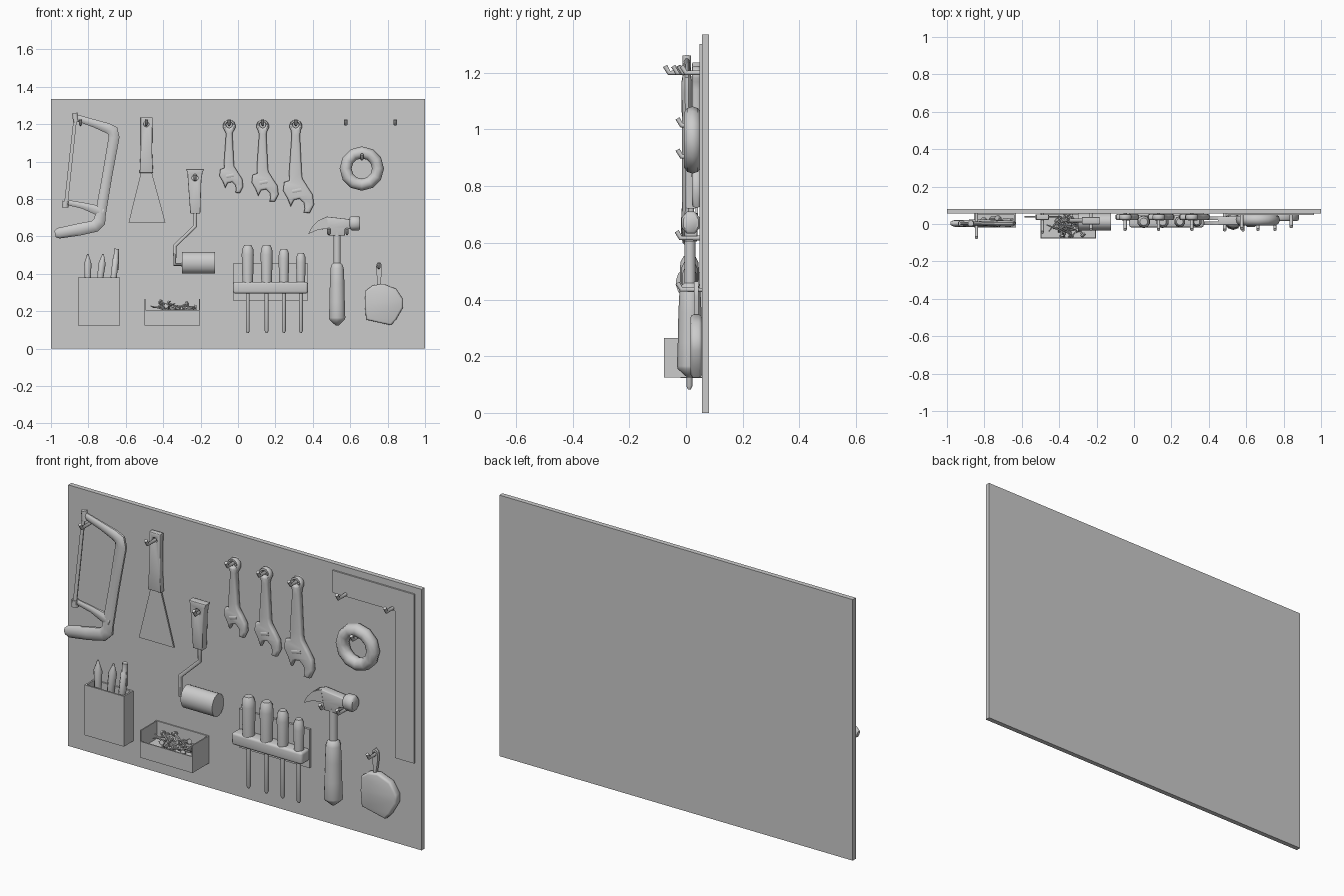
import bpy, bmesh, math, random
from mathutils import Vector, Matrix

random.seed(4)
WALL = 0.056  # front face of the board


def finish(name, mesh_or_bm):
    me = mesh_or_bm
    if isinstance(me, bmesh.types.BMesh):
        bmesh.ops.recalc_face_normals(me, faces=me.faces)
        bm, me = me, bpy.data.meshes.new(name)
        bm.to_mesh(me)
        bm.free()
    ob = bpy.data.objects.new(name, me)
    bpy.context.collection.objects.link(ob)
    return ob


def box(name, x0, x1, y0, y1, z0, z1, bevel=0):
    bm = bmesh.new()
    m = Matrix.Translation(((x0 + x1) / 2, (y0 + y1) / 2, (z0 + z1) / 2)) @ Matrix.Diagonal((x1 - x0, y1 - y0, z1 - z0, 1))
    bmesh.ops.create_cube(bm, size=1, matrix=m)
    if bevel:
        bmesh.ops.bevel(bm, geom=bm.edges[:], offset=bevel, segments=3, profile=0.5, affect='EDGES')
    return finish(name, bm)


def tube(name, pts, radii, sides=8, squash=1.0):
    """Sweep a ring along pts; radii is one number or one per point."""
    pts = [Vector(p) for p in pts]
    if not isinstance(radii, (list, tuple)):
        radii = [radii] * len(pts)
    bm, rings = bmesh.new(), []
    ref = Vector((1, 0, 0)) if abs((pts[1] - pts[0]).normalized().y) > 0.9 else Vector((0, 1, 0))
    for i, p in enumerate(pts):
        a = (p - pts[i - 1]).normalized() if i else Vector()
        b = (pts[i + 1] - p).normalized() if i < len(pts) - 1 else Vector()
        t = (a + b).normalized()
        u = t.cross(ref).normalized()
        v = u.cross(t) * squash
        ang = [2 * math.pi * (k + 0.5) / sides for k in range(sides)]
        rings.append([bm.verts.new(p + (u * math.cos(q) + v * math.sin(q)) * radii[i]) for q in ang])
    for r0, r1 in zip(rings, rings[1:]):
        for k in range(sides):
            j = (k + 1) % sides
            bm.faces.new((r0[k], r0[j], r1[j], r1[k]))
    bm.faces.new(rings[0])
    bm.faces.new(rings[-1])
    return finish(name, bm)


def plate(name, loops, y0, y1, bevel=0):
    """Flat x-z outline (further loops are holes) given thickness in y."""
    cu = bpy.data.curves.new(name, 'CURVE')
    cu.dimensions, cu.fill_mode = '2D', 'BOTH'
    cu.extrude, cu.bevel_depth = (y1 - y0) / 2 - bevel, bevel
    cu.offset, cu.bevel_resolution = -bevel, 1
    for loop in loops:
        sp = cu.splines.new('POLY')
        sp.points.add(len(loop) - 1)
        for pt, (x, z) in zip(sp.points, loop):
            pt.co = (x, z, 0, 1)
        sp.use_cyclic_u = True
    tmp = bpy.data.objects.new(name, cu)
    bpy.context.collection.objects.link(tmp)
    me = bpy.data.meshes.new_from_object(tmp.evaluated_get(bpy.context.evaluated_depsgraph_get()))
    bpy.data.objects.remove(tmp)
    bm = bmesh.new()
    bm.from_mesh(me)
    bmesh.ops.remove_doubles(bm, verts=bm.verts, dist=1e-5)
    bm.transform(Matrix.Translation((0, (y0 + y1) / 2, 0)) @ Matrix.Rotation(math.pi / 2, 4, 'X'))
    return finish(name, bm)


def arc(cx, cz, r, a0=0, a1=330, n=12):
    return [(cx + r * math.cos(math.radians(a0 + (a1 - a0) * i / (n - 1))),
             cz + r * math.sin(math.radians(a0 + (a1 - a0) * i / (n - 1)))) for i in range(n)]


# Board
box("board", -1, 1, WALL, 0.081, 0, 1.335)

# Hooks: (x, z, tip y)
for x, z, y in [(-0.842, 1.2, -0.074), (-0.49, 1.2, -0.045), (-0.23, 0.905, -0.03), (-0.047, 1.2, -0.03),
                (0.132, 1.2, -0.03), (0.309, 1.2, -0.03), (0.576, 1.2, -0.025), (0.841, 1.2, -0.015),
                (0.662, 1.015, -0.03), (0.485, 0.617, -0.033), (0.583, 0.617, -0.033), (0.753, 0.435, -0.03)]:
    tube("hook", [(x, 0.06, z), (x, y + 0.014, z), (x, y, z + 0.024)], 0.009)

# Hacksaw: swept frame and grip, lower arm, blade and pins
SY = 0.003
tube("saw_frame", [(-0.865, SY, 1.235), (-0.77, SY, 1.205), (-0.70, SY, 1.18), (-0.67, SY, 1.165), (-0.663, SY, 1.13),
                   (-0.70, SY, 0.92), (-0.735, SY, 0.72), (-0.74, SY, 0.68), (-0.765, SY, 0.655),
                   (-0.85, SY, 0.637), (-0.96, SY, 0.617), (-0.978, SY, 0.613)],
     [0.018, 0.022, 0.028, 0.032, 0.031, 0.028, 0.03, 0.034, 0.034, 0.034, 0.03, 0.018], 10, 0.6)
tube("saw_arm", [(-0.93, SY, 0.785), (-0.83, SY, 0.765), (-0.72, SY, 0.73)], [0.014, 0.018, 0.032], 8, 0.6)
plate("saw_blade", [[(-0.878, 1.24), (-0.86, 1.24), (-0.91, 0.77), (-0.93, 0.77)]], -0.008, -0.002)
tube("saw_top_pin", [(-0.873, SY, 1.26), (-0.866, SY, 1.21)], 0.016)
tube("saw_bottom_pin", [(-0.922, SY, 0.79), (-0.924, SY, 0.755)], 0.018)

# Scraper
plate("scraper_handle", [[(-0.52, 1.237), (-0.457, 1.237), (-0.459, 1.05), (-0.454, 0.94), (-0.526, 0.94), (-0.521, 1.05)],
                         arc(-0.49, 1.2, 0.014)], 0.022, 0.052, 0.004)
plate("scraper_blade", [[(-0.517, 0.95), (-0.463, 0.95), (-0.388, 0.674), (-0.585, 0.674)]], 0.034, 0.042)

# Paint roller
plate("roller_handle", [[(-0.278, 0.96), (-0.182, 0.96), (-0.19, 0.94), (-0.196, 0.9), (-0.202, 0.722), (-0.255, 0.722),
                         (-0.268, 0.9), (-0.27, 0.94)], arc(-0.23, 0.912, 0.016)], -0.002, 0.038, 0.004)
tube("roller_wire", [(-0.228, 0.018, 0.73), (-0.228, 0.018, 0.655), (-0.338, 0.018, 0.55),
                     (-0.338, 0.018, 0.45), (-0.29, 0.018, 0.45)], 0.011)
tube("roller_sleeve", [(-0.3, 0.012, 0.459), (-0.122, 0.012, 0.459)], 0.058, 16, 0.82)

# Adjustable wrenches in three sizes
jaw = [(-0.022, -0.05), (-0.036, -0.25), (-0.034, -0.29), (-0.062, -0.3), (-0.068, -0.345), (-0.045, -0.385),
       (-0.027, -0.43), (-0.01, -0.395), (0.02, -0.388), (0.043, -0.41), (0.048, -0.44), (0.042, -0.462),
       (0.075, -0.465), (0.097, -0.42), (0.09, -0.365), (0.06, -0.32), (0.035, -0.28), (0.032, -0.25), (0.022, -0.05)]
for x, s in [(-0.047, 0.77), (0.132, 0.87), (0.309, 1.0)]:
    outline = arc(x, 1.19, 0.034, -40, 220, 11) + [(x + px * s, 1.19 + pz * s) for px, pz in jaw]
    plate("wrench", [outline, arc(x, 1.197, 0.017)], 0.021, 0.053, 0.01)
    tube("wrench_adjuster", [(x - 0.02 * s, 0.037, 1.19 - 0.35 * s), (x + 0.03 * s, 0.037, 1.19 - 0.34 * s)], 0.019)

# Carpenter's square
plate("square", [[(0.5, 1.302), (0.962, 1.302), (0.962, 0.437), (0.855, 0.437), (0.855, 1.188), (0.5, 1.188)]], 0.048, 0.057)

# Tape roll
bpy.ops.mesh.primitive_torus_add(major_segments=12, minor_segments=10, major_radius=0.0865, minor_radius=0.032,
                                 location=(0.662, 0.023, 0.963), rotation=(math.pi / 2, 0, 0))
bpy.context.object.name = "tape_roll"

# Claw hammer: head block, two claws, striking face, shaft and grip
plate("hammer_head", [[(0.45, 0.695), (0.475, 0.706), (0.571, 0.695), (0.61, 0.69), (0.61, 0.645), (0.573, 0.64),
                       (0.571, 0.604), (0.487, 0.604), (0.482, 0.642), (0.45, 0.638)]], -0.005, 0.04, 0.005)
for y in (-0.006, 0.022):
    plate("hammer_claw", [[(0.375, 0.612), (0.395, 0.65), (0.427, 0.684), (0.475, 0.705), (0.485, 0.642),
                           (0.43, 0.637)]], y, y + 0.019)
tube("hammer_face", [(x, 0.017, 0.671) for x in (0.595, 0.607, 0.645, 0.653)], [0.03, 0.042, 0.042, 0.034], 8, 0.85)
tube("hammer_handle", [(0.53, 0.014, z) for z in (0.62, 0.458, 0.45, 0.43, 0.35, 0.25, 0.165, 0.155, 0.125)],
     [0.02, 0.02, 0.03, 0.037, 0.041, 0.043, 0.046, 0.043, 0.01], 10)

# Screwdriver rack
box("rack_back", -0.026, 0.373, 0.045, WALL, 0.257, 0.455)
box("rack_shelf", -0.026, 0.373, -0.018, 0.05, 0.295, 0.357, 0.012)
for x, top, r in [(0.052, 0.553, 0.034), (0.153, 0.553, 0.034), (0.245, 0.533, 0.03), (0.336, 0.512, 0.027)]:
    tube("screwdriver", [(x, 0.012, z) for z in (0.083, 0.095, 0.3, 0.302, 0.36, top - 0.05, top - 0.02, top)],
         [0.005, 0.011, 0.011, r * 0.85, r * 0.88, r, r * 0.92, r * 0.6], 10)

# Tape measure and strap
plate("tape_measure", [[(0.682, 0.31), (0.72, 0.338), (0.775, 0.347), (0.845, 0.32), (0.882, 0.265), (0.882, 0.22),
                        (0.845, 0.155), (0.818, 0.125), (0.685, 0.155), (0.678, 0.235)]], 0.016, 0.056, 0.01)
plate("tape_measure_strap", [[(0.738, 0.45), (0.752, 0.464), (0.768, 0.45), (0.77, 0.41), (0.758, 0.33), (0.748, 0.33),
                              (0.74, 0.41)], arc(0.753, 0.438, 0.01)], 0.028, 0.044)


# Open-topped bins
def bin_(name, x0, x1, y0, z0, front, side, t=0.008):
    box(name + "_floor", x0, x1, y0, WALL, z0, z0 + t)
    box(name + "_front", x0, x1, y0, y0 + t, z0, front)
    box(name + "_back", x0, x1, WALL - t, WALL, z0, side)
    for x in (x0, x1 - t):
        box(name + "_side", x, x + t, y0, WALL, z0, side)


bin_("pencil_holder", -0.855, -0.632, -0.02, 0.123, 0.38, 0.38)
bin_("nail_box", -0.5, -0.203, -0.078, 0.125, 0.208, 0.265, 0.006)

# Markers standing in the holder
for x, lean, y in [(-0.803, 0.0, 0.015), (-0.727, -0.03, 0.025)]:
    tube("marker", [(x + lean, y, 0.14), (x + lean * 0.3, y, 0.38), (x, y, 0.455), (x - lean * 0.2, y, 0.507)],
         [0.016, 0.018, 0.021, 0.004])
tube("pen", [(-0.695, 0.015, 0.14), (-0.665, 0.015, 0.38), (-0.654, 0.015, 0.478), (-0.653, 0.015, 0.482),
             (-0.649, 0.015, 0.534)], [0.014, 0.018, 0.018, 0.014, 0.014])
box("pen_clip", -0.643, -0.637, 0.01, 0.02, 0.42, 0.53)

# Pile of nails
for i in range(24):
    a = random.uniform(0, 2 * math.pi)
    tilt = random.uniform(-0.25, 0.35)
    d = Vector((math.cos(a), 0.6 * math.sin(a), tilt)).normalized()
    half = 0.052
    c = Vector((random.uniform(-0.43, -0.27), random.uniform(-0.035, 0.015), 0.18 + 0.055 * (i / 24)))
    steps = [-half, half * 0.8, half * 0.82, half]
    tube("nail", [c + d * s for s in steps], [0.003, 0.006, 0.015, 0.013], 6)
box("nail_heap", -0.494, -0.209, -0.072, 0.05, 0.13, 0.175)

# Smooth the rounded parts, keep hard edges
bpy.ops.object.select_all(action='SELECT')
bpy.context.view_layer.objects.active = bpy.data.objects["board"]
bpy.ops.object.shade_smooth_by_angle(angle=math.radians(48))
